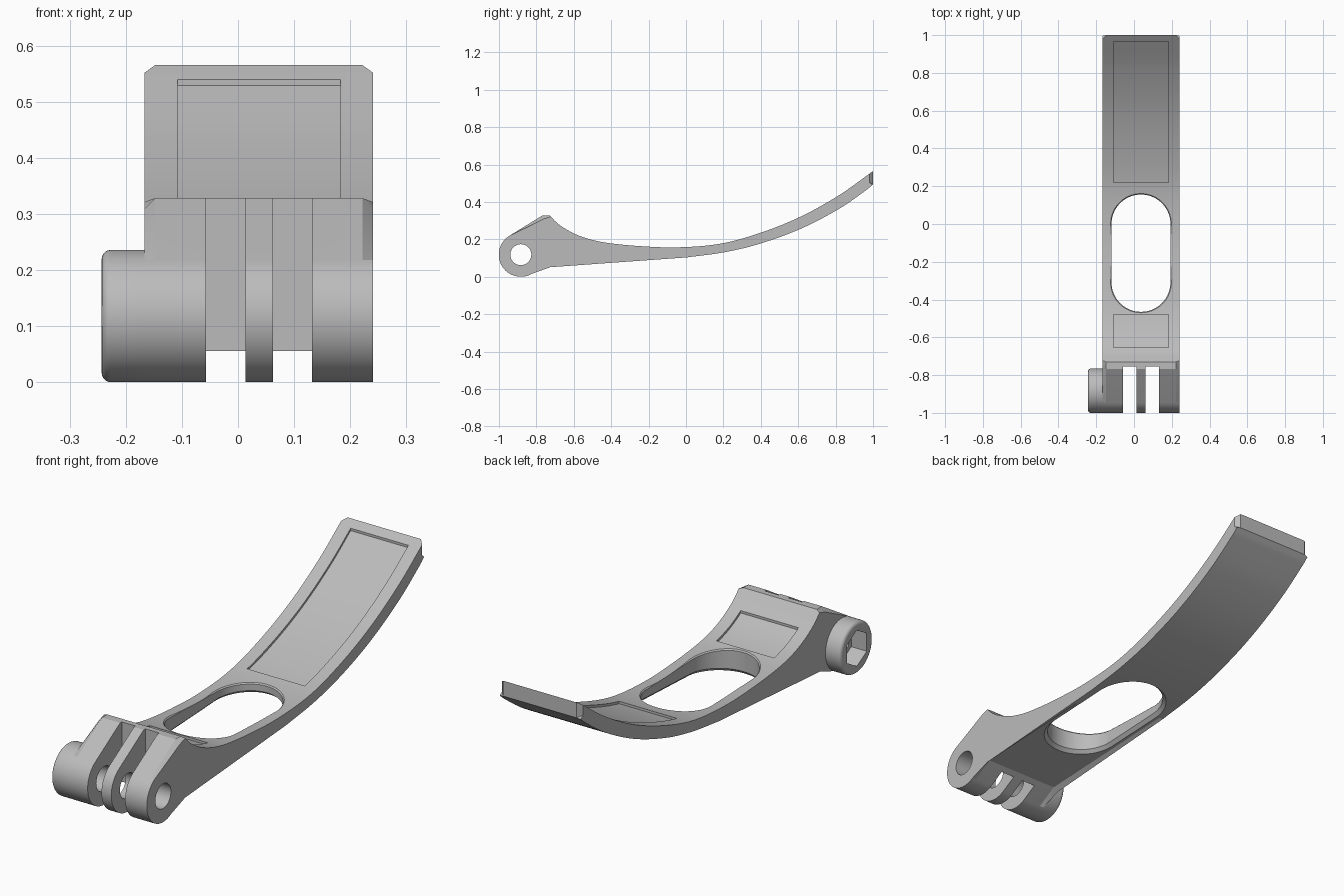
import bpy, bmesh, math
from mathutils import Vector

cube = bpy.data.objects.get("Cube")
if cube:
    bpy.data.objects.remove(cube, do_unlink=True)

grey = bpy.data.materials.new("mid grey plastic")
grey.use_nodes = True
COLOUR = (0.5, 0.5, 0.5, 1)
grey.diffuse_color = COLOUR
grey.node_tree.nodes["Principled BSDF"].inputs["Base Color"].default_value = COLOUR

LEFT, RIGHT, MID = 0.241, -0.167, 0.037
PIVOT = Vector((-0.883, 0.118))
RADIUS = 0.118
CHAMFER = 0.019


def smooth_line(pts, steps=7):
    """Curve through the points, with tangents taken from the neighbours."""
    def slope(i):
        a, b = pts[max(i - 1, 0)], pts[min(i + 1, len(pts) - 1)]
        return (b[1] - a[1]) / (b[0] - a[0])
    out = []
    for i in range(len(pts) - 1):
        (y0, z0), (y1, z1) = pts[i], pts[i + 1]
        h = y1 - y0
        for k in range(steps):
            t = k / steps
            z = ((1 + 2 * t) * (1 - t) ** 2 * z0 + t * (1 - t) ** 2 * h * slope(i)
                 + t * t * (3 - 2 * t) * z1 + t * t * (t - 1) * h * slope(i + 1))
            out.append((y0 + t * h, z))
    return out + [pts[-1]]


def height(line, y):
    for (y0, z0), (y1, z1) in zip(line, line[1:]):
        if y <= y1:
            break
    return z0 + (z1 - z0) * (y - y0) / (y1 - y0)


def finish(name, bm, cutter=False):
    bmesh.ops.recalc_face_normals(bm, faces=bm.faces)
    mesh = bpy.data.meshes.new(name)
    bm.to_mesh(mesh)
    bm.free()
    mesh.materials.append(grey)
    obj = bpy.data.objects.new(name, mesh)
    bpy.context.collection.objects.link(obj)
    obj.hide_render = cutter
    return obj


def loft(rings):
    """Closed solid through rings of equal length."""
    bm = bmesh.new()
    loops = [[bm.verts.new(p) for p in ring] for ring in rings]
    n = len(loops[0])
    for a, b in zip(loops, loops[1:]):
        for i in range(n):
            j = (i + 1) % n
            bm.faces.new((a[i], a[j], b[j], b[i]))
    bm.faces.new(loops[0])
    bm.faces.new(loops[-1])
    return bm


def extrude_x(outline, x0, x1):
    return loft([[(x, y, z) for y, z in outline] for x in (x0, x1)])


def circle(radius, count, start=0.0):
    return [(PIVOT.x + radius * math.cos(start + math.tau * i / count),
             PIVOT.y + radius * math.sin(start + math.tau * i / count)) for i in range(count)]


def combine(target, other, operation):
    mod = target.modifiers.new(operation, "BOOLEAN")
    mod.operation, mod.object, mod.solver = operation, other, "EXACT"
    bpy.context.view_layer.objects.active = target
    bpy.ops.object.modifier_apply(modifier=mod.name)
    bpy.data.objects.remove(other, do_unlink=True)


# Arm side profile: upper sweep, lower sweep and round knuckle
top = smooth_line([(-0.73, 0.328), (-0.68, 0.28), (-0.6, 0.232), (-0.52, 0.202),
                   (-0.42, 0.181), (-0.25, 0.164), (-0.05, 0.157), (0.18, 0.176),
                   (0.39, 0.232), (0.61, 0.32), (0.82, 0.437), (1.0, 0.565)])
low = smooth_line([(0, 0.103), (0.2, 0.13), (0.39, 0.175), (0.61, 0.255),
                   (0.82, 0.364), (0.97, 0.468), (1.0, 0.495)])
low = [(-0.73, 0.07)] + low
arc = [(PIVOT.x + RADIUS * math.cos(math.radians(a)), PIVOT.y + RADIUS * math.sin(math.radians(a)))
       for a in [300 - 178 * i / 36 for i in range(37)]]
bm = extrude_x(top + low[::-1] + arc + [(-0.767, 0.328)], RIGHT, LEFT)

# Chamfer every side edge except along the upper sweep
bm.edges.ensure_lookup_table()
rim = []
for e in bm.edges:
    a, b = (v.co for v in e.verts)
    m = (a + b) / 2
    on_top = m.y > -0.73 and abs(m.z - height(top, m.y)) < 0.002
    if abs(a.x - b.x) < 0.001 and not on_top:
        rim.append(e)
bmesh.ops.bevel(bm, geom=rim, offset=CHAMFER, segments=1, affect="EDGES", clamp_overlap=False)
arm = finish("lever_arm", bm)

# Rounded nut boss on the right side
fillet = [(math.sin(a), math.cos(a)) for a in [math.pi / 2 * i / 5 for i in range(6)]]
F = 0.016
rings = [[(-0.243 + F * (1 - c), y, z) for y, z in circle(RADIUS - 0.0003 - F * (1 - s), 72)]
         for s, c in fillet]
rings.append([(-0.14, y, z) for y, z in circle(RADIUS - 0.0003, 72)])
combine(arm, finish("nut_boss", loft(rings)), "UNION")

# Two slots between the knuckle fingers
for x0, x1 in ((-0.057, 0.013), (0.062, 0.132)):
    slot = [(-1.1, -0.1), (-0.755, -0.1), (-0.755, 0.5), (-1.1, 0.5)]
    combine(arm, finish("finger_slot_cutter", extrude_x(slot, x0, x1), True), "DIFFERENCE")

# Pivot hole and hexagonal nut pocket
combine(arm, finish("pivot_cutter", extrude_x(circle(0.056, 48), -0.4, 0.4), True), "DIFFERENCE")
combine(arm, finish("nut_cutter", extrude_x(circle(0.082, 6, math.pi / 6), -0.4, -0.165), True),
        "DIFFERENCE")


# Long oval opening, flared at its lower and upper rims
def oval(grow, line, lift):
    ring = []
    for centre, start in ((0.0, 0), (-0.309, math.pi)):
        for i in range(33):
            a = start + math.pi * i / 32
            r = 0.156 + grow
            y = centre + r * math.sin(a)
            ring.append((MID + r * math.cos(a), y, height(line, y) + lift))
    return ring


opening = loft([oval(0.03, low, -0.015), oval(0, low, 0.015),
                oval(0, top, -0.005), oval(0.015, top, 0.01)])
combine(arm, finish("opening_cutter", opening, True), "DIFFERENCE")

# Shallow pad recesses that follow the upper sweep
for y0, y1 in ((0.22, 0.965), (-0.655, -0.48)):
    ys = [y0] + [y for y, z in top if y0 + 0.005 < y < y1 - 0.005] + [y1]
    floor = [(y, height(top, y) - 0.011) for y in ys]
    roof = [(y, z + 0.1) for y, z in reversed(floor)]
    combine(arm, finish("pad_cutter", extrude_x(floor + roof, -0.108, 0.183), True), "DIFFERENCE")

# Smooth curved faces, crisp corners
bpy.ops.object.select_all(action="DESELECT")
arm.select_set(True)
bpy.context.view_layer.objects.active = arm
bpy.ops.object.shade_smooth_by_angle(angle=math.radians(25))
